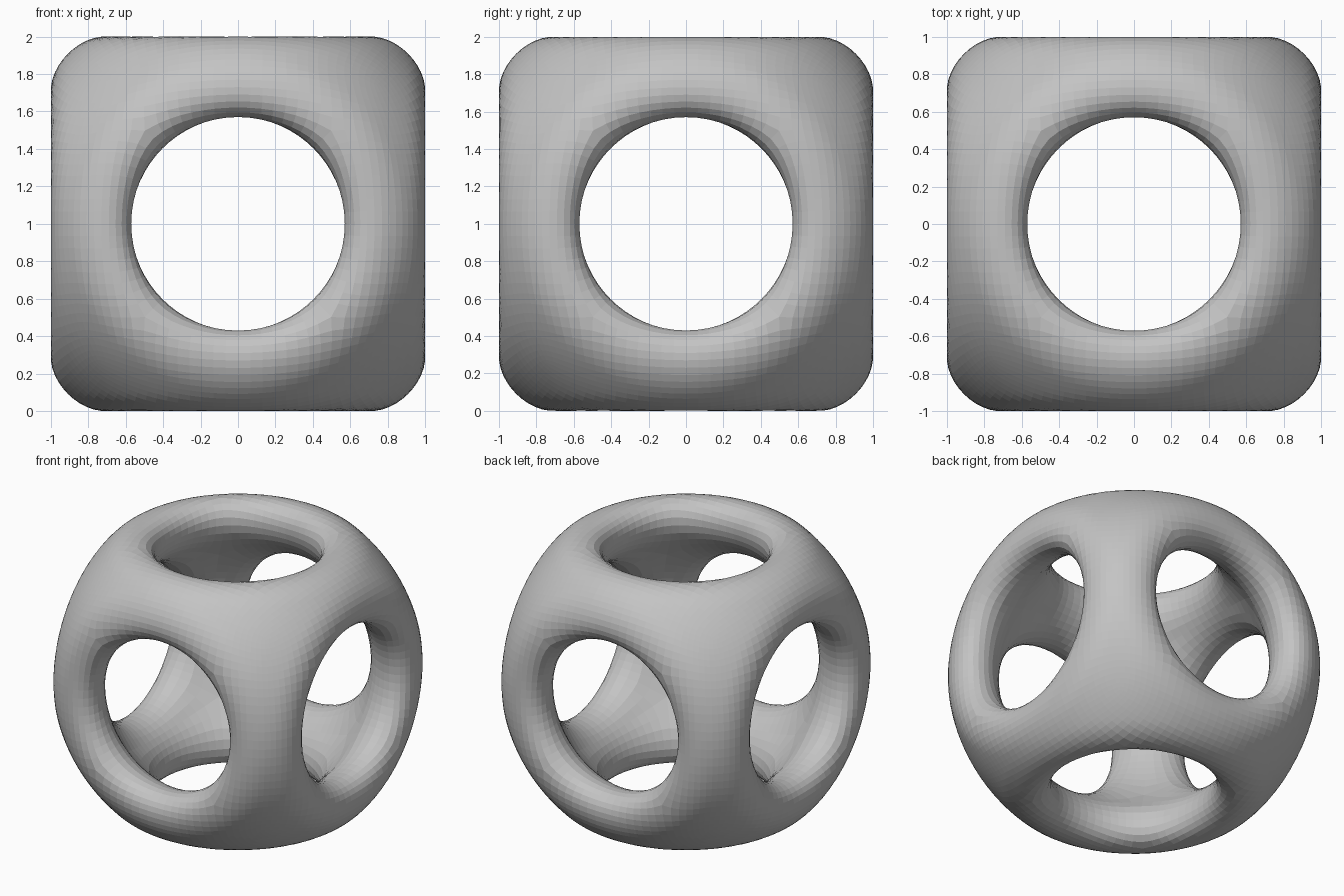
import bpy, bmesh, math
from itertools import product
from mathutils import Vector

default = bpy.data.objects.get("Cube")
if default:
    bpy.data.objects.remove(default, do_unlink=True)

SHELL_RADIUS = 1.11     # middle of the spherical wall
HALF_WALL = 0.175       # half thickness of the wall
LIP = 0.249             # how far the rounded lip reaches into a hole
HOLE_ANGLE = math.radians(45)


def wall_point(p):
    """Move a point onto the holed spherical wall with rounded lips."""
    k = max(range(3), key=lambda i: abs(p[i]))
    axis = Vector((0, 0, 0))
    axis[k] = math.copysign(1, p[k])
    normal = p.normalized()
    if axis.angle(normal) < HOLE_ANGLE:
        outward = (p - axis * p.dot(axis)).normalized()
        normal = axis * math.cos(HOLE_ANGLE) + outward * math.sin(HOLE_ANGLE)
    middle = normal * SHELL_RADIUS
    offset = p - middle
    radial = offset.dot(normal)
    sideways = (offset - normal * radial).length
    return middle + offset / max(math.hypot(radial / HALF_WALL, sideways / LIP), 1e-4)


def pull_to_wall(bm):
    for v in bm.verts:
        v.co = wall_point(v.co)


# Square-barred cube frame: cells with at most one middle index are solid
lines = (-1.05, -0.57, 0, 0.57, 1.05)


def solid(cell):
    return (all(0 <= i <= 3 for i in cell)
            and sum(i in (1, 2) for i in cell) <= 1)


bm = bmesh.new()
for cell in product(range(4), repeat=3):
    if not solid(cell):
        continue
    for axis, side in product(range(3), (0, 1)):
        beyond = list(cell)
        beyond[axis] += 2 * side - 1
        if solid(beyond):
            continue
        loop = []
        for a, b in ((0, 0), (1, 0), (1, 1), (0, 1)):
            corner = list(cell)
            corner[axis] += side
            corner[(axis + 1) % 3] += a
            corner[(axis + 2) % 3] += b
            loop.append(bm.verts.new([lines[i] for i in corner]))
        bm.faces.new(loop if side else loop[::-1])
bmesh.ops.remove_doubles(bm, verts=bm.verts[:], dist=0.001)
bmesh.ops.subdivide_edges(bm, edges=bm.edges[:], cuts=7, use_grid_fill=True)

# Round the frame into the wall, evening out the facets on the way
pull_to_wall(bm)
for turn in range(50):
    bmesh.ops.smooth_vert(bm, verts=bm.verts[:], factor=0.5,
                          use_axis_x=True, use_axis_y=True, use_axis_z=True)
    pull_to_wall(bm)

# Stand on the ground
bmesh.ops.translate(bm, verts=bm.verts[:], vec=(0, 0, 1))
bmesh.ops.recalc_face_normals(bm, faces=bm.faces[:])

mesh = bpy.data.meshes.new("hollow_rounded_cube")
bm.to_mesh(mesh)
bm.free()
body = bpy.data.objects.new("hollow_rounded_cube", mesh)
bpy.context.collection.objects.link(body)

# Plain grey, faceted
grey = bpy.data.materials.new("plain_grey")
grey.use_nodes = True
colour = (0.55, 0.55, 0.55, 1)
grey.diffuse_color = colour
for node in grey.node_tree.nodes:
    if node.type == 'BSDF_PRINCIPLED':
        node.inputs["Base Color"].default_value = colour
mesh.materials.append(grey)
